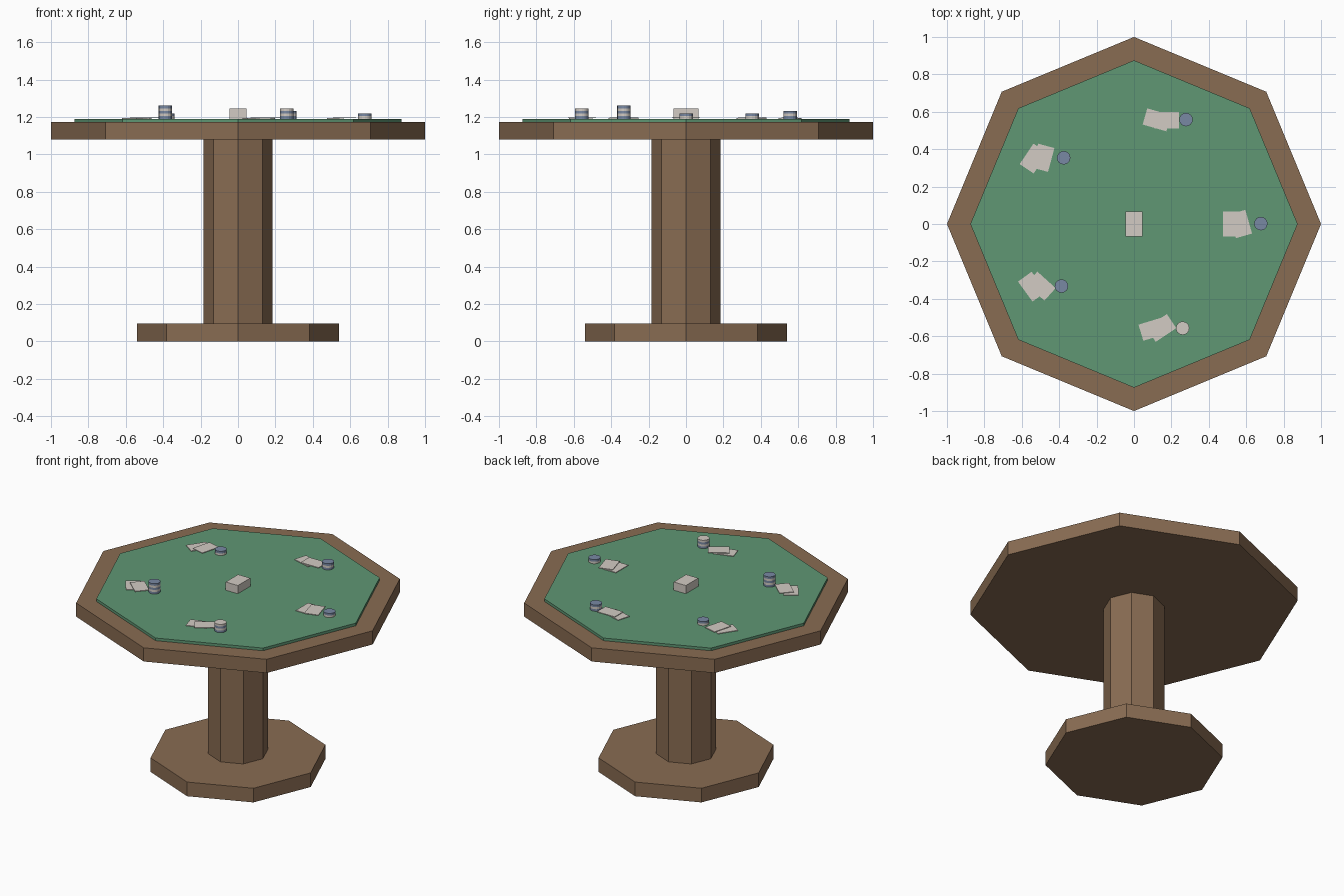
import bpy
from math import radians

cube = bpy.data.objects.get("Cube")
if cube:
    bpy.data.objects.remove(cube, do_unlink=True)


def material(name, rgb):
    m = bpy.data.materials.new(name)
    m.use_nodes = True
    m.diffuse_color = (*rgb, 1)
    m.node_tree.nodes["Principled BSDF"].inputs["Base Color"].default_value = (*rgb, 1)
    return m


WOOD = material("brown wood", (0.25, 0.15, 0.085))
FELT = material("green felt", (0.115, 0.31, 0.175))
PAPER = material("off white card", (0.65, 0.6, 0.55))
BLUE = material("slate blue chip", (0.19, 0.25, 0.37))


def finish(name, mat):
    ob = bpy.context.object
    ob.name = ob.data.name = name
    ob.data.materials.append(mat)
    return ob


def prism(name, mat, radius, bottom, top, sides=8, x=0, y=0):
    bpy.ops.mesh.primitive_cylinder_add(
        vertices=sides, radius=radius, depth=top - bottom,
        location=(x, y, (bottom + top) / 2))
    return finish(name, mat)


def slab(name, mat, x, y, angle, bottom, top):
    bpy.ops.mesh.primitive_cube_add(
        size=1, location=(x, y, (bottom + top) / 2), rotation=(0, 0, radians(angle)))
    ob = finish(name, mat)
    ob.scale = (CARD_LENGTH, CARD_WIDTH, top - bottom)
    return ob


CARD_LENGTH, CARD_WIDTH, CARD_THICK = 0.132, 0.09, 0.004
CHIP_RADIUS, CHIP_THICK = 0.036, 0.014
SURFACE = 1.19

# Octagonal table
prism("base", WOOD, 0.54, 0, 0.095)
prism("column", WOOD, 0.185, 0.095, 1.08)
prism("table_top", WOOD, 1.0, 1.08, 1.172)
prism("felt", FELT, 0.875, 1.172, SURFACE)

# Card deck in the middle
slab("card_deck", PAPER, 0, 0, 90, SURFACE, 1.245)

# Each place: two cards (x, y, angle), then chip stack (x, y, count, top colour)
places = {
    "back": [(0.122, 0.557, -16), (0.175, 0.555, 0), (0.278, 0.558, 3, BLUE)],
    "back_right": [(-0.537, 0.35, 56), (-0.486, 0.354, 75), (-0.376, 0.354, 2, BLUE)],
    "front_right": [(-0.545, -0.335, -54), (-0.498, -0.332, -42), (-0.388, -0.332, 5, BLUE)],
    "front": [(0.1, -0.562, 17), (0.146, -0.556, 34), (0.26, -0.557, 4, PAPER)],
    "left": [(0.52, 0, 90), (0.57, 0, 106), (0.678, 0.002, 2, BLUE)],
}
for place, (lower, upper, stack) in places.items():
    for i, (x, y, angle) in enumerate((lower, upper)):
        z = SURFACE + i * CARD_THICK
        slab(f"{place}_card_{i + 1}", PAPER, x, y, angle, z, z + CARD_THICK)

    # Chips alternate in colour from the top down
    x, y, count, top_mat = stack
    other = PAPER if top_mat is BLUE else BLUE
    for i in range(count):
        mat = top_mat if (count - 1 - i) % 2 == 0 else other
        z = SURFACE + i * CHIP_THICK
        prism(f"{place}_chip_{i + 1}", mat, CHIP_RADIUS, z, z + CHIP_THICK, 16, x, y)
